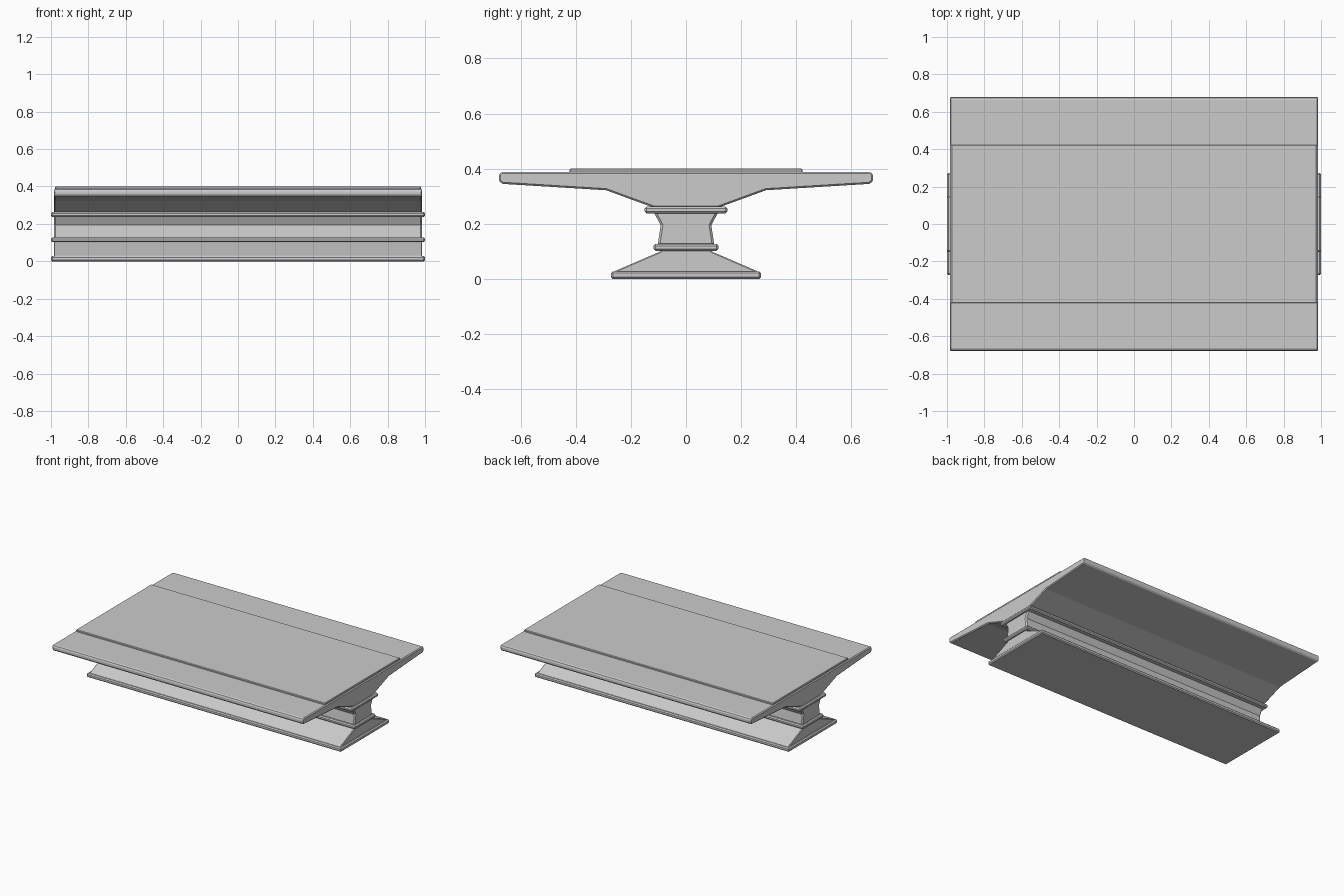
import bpy, bmesh, math

if "Cube" in bpy.data.objects:
    bpy.data.objects.remove(bpy.data.objects["Cube"])


def extrude_profile(name, half, length, bevel):
    """Mirror a half profile of (y, z) points about y = 0 and sweep it along x."""
    outline = half + [(-y, z) for y, z in reversed(half)]
    bm = bmesh.new()
    face = bm.faces.new([bm.verts.new((-length, y, z)) for y, z in outline])
    swept = bmesh.ops.extrude_face_region(bm, geom=[face])["geom"]
    new_verts = [v for v in swept if isinstance(v, bmesh.types.BMVert)]
    bmesh.ops.translate(bm, verts=new_verts, vec=(2 * length, 0, 0))
    bmesh.ops.recalc_face_normals(bm, faces=bm.faces)
    mesh = bpy.data.meshes.new(name)
    bm.to_mesh(mesh)
    bm.free()
    obj = bpy.data.objects.new(name, mesh)
    bpy.context.collection.objects.link(obj)
    if bevel:
        mod = obj.modifiers.new("edge_chamfer", 'BEVEL')
        mod.width = bevel
        mod.segments = 1
        mod.limit_method = 'ANGLE'
        mod.angle_limit = math.radians(40)
    return obj


def slab(name, half_width, bottom, top, length, bevel):
    return extrude_profile(name, [(half_width, bottom), (half_width, top)], length, bevel)


# Foot plate and the sloping plinth above it
slab("foot_plate", 0.272, 0.0, 0.028, 1.0, 0.007)
extrude_profile("plinth", [(0.265, 0.022), (0.255, 0.03), (0.093, 0.1), (0.093, 0.108)], 0.985, 0.006)

# Waisted neck between two raised bands
slab("lower_band", 0.118, 0.102, 0.127, 1.0, 0.007)
extrude_profile("neck", [(0.103, 0.12), (0.092, 0.195), (0.118, 0.245)], 0.985, 0.008)
slab("upper_band", 0.15, 0.238, 0.263, 1.0, 0.007)

# Broad winged deck with a thin raised panel on top
extrude_profile("deck", [(0.115, 0.258), (0.29, 0.322), (0.665, 0.345),
                         (0.679, 0.355), (0.679, 0.38), (0.67, 0.388)], 0.985, 0.008)
slab("top_panel", 0.423, 0.38, 0.4, 0.978, 0.004)
